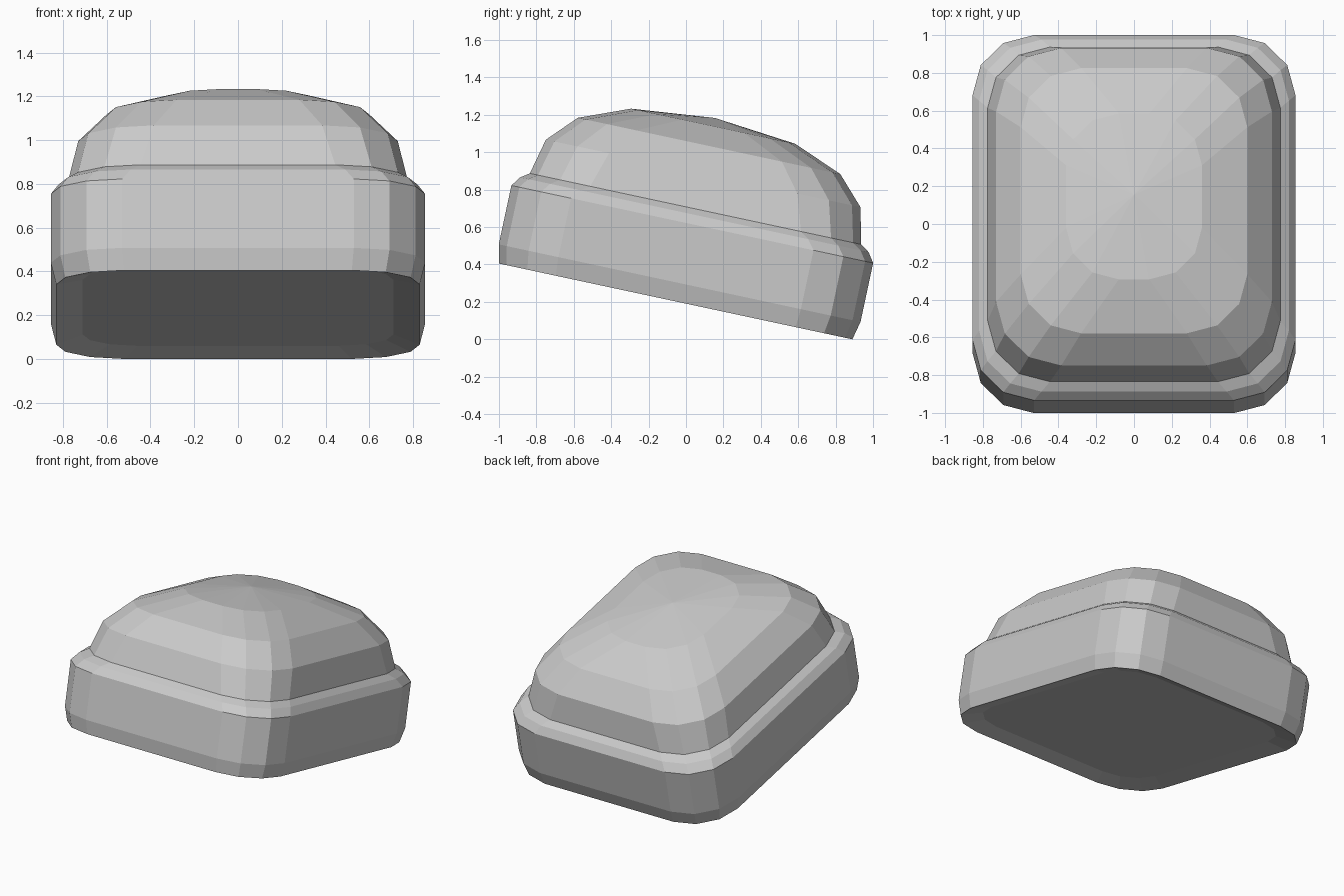
import bpy, bmesh
from math import sin, cos, pi, radians

cube = bpy.data.objects.get("Cube")
if cube:
    bpy.data.objects.remove(cube, do_unlink=True)

grey = bpy.data.materials.new("light_grey")
grey.use_nodes = True
colour = (0.59, 0.59, 0.59, 1)
grey.diffuse_color = colour
bsdf = grey.node_tree.nodes["Principled BSDF"]
bsdf.inputs["Base Color"].default_value = colour
bsdf.inputs["Roughness"].default_value = 0.6

TILT = radians(-12.1)
SEGMENTS = 3


def ring(bm, hx, hy, radius, z):
    """Rounded rectangle of vertices with faceted corners."""
    verts = []
    for i, (sx, sy) in enumerate([(1, 1), (-1, 1), (-1, -1), (1, -1)]):
        for k in range(SEGMENTS + 1):
            a = (i + k / SEGMENTS) * pi / 2
            verts.append(bm.verts.new((sx * (hx - radius) + radius * cos(a),
                                       sy * (hy - radius) + radius * sin(a), z)))
    return verts


def loft(name, profile, floor=False, tip=None):
    """Stack rounded rectangles, with a flat floor or a pointed top."""
    bm = bmesh.new()
    loops = [ring(bm, *p) for p in profile]
    for low, high in zip(loops, loops[1:]):
        n = len(low)
        for i in range(n):
            j = (i + 1) % n
            bm.faces.new((low[i], low[j], high[j], high[i]))
    if floor:
        bm.faces.new(loops[0][::-1])
    if tip is not None:
        top = loops[-1]
        point = bm.verts.new((0, 0, tip))
        for a, b in zip(top, top[1:] + top[:1]):
            bm.faces.new((a, b, point))
    mesh = bpy.data.meshes.new(name)
    bm.to_mesh(mesh)
    bm.free()
    mesh.materials.append(grey)
    obj = bpy.data.objects.new(name, mesh)
    bpy.context.collection.objects.link(obj)
    obj.rotation_euler.x = TILT
    obj.location = (0, -0.055, 0.2025)
    return obj


# Base with a shallow recessed underside and bevelled upper rim
loft("base", [
    (0.71, 0.844, 0.25, 0.035),
    (0.83, 0.966, 0.31, 0.0),
    (0.855, 0.989, 0.326, 0.10),
    (0.855, 0.989, 0.326, 0.422),
    (0.82, 0.953, 0.33, 0.474),
    (0.775, 0.906, 0.33, 0.506),
], floor=True)

# Faceted dome
loft("dome", [
    (0.775, 0.906, 0.33, 0.506),
    (0.73, 0.860, 0.345, 0.70),
    (0.60, 0.718, 0.32, 0.85),
    (0.36, 0.449, 0.28, 0.958),
], tip=1.003)
